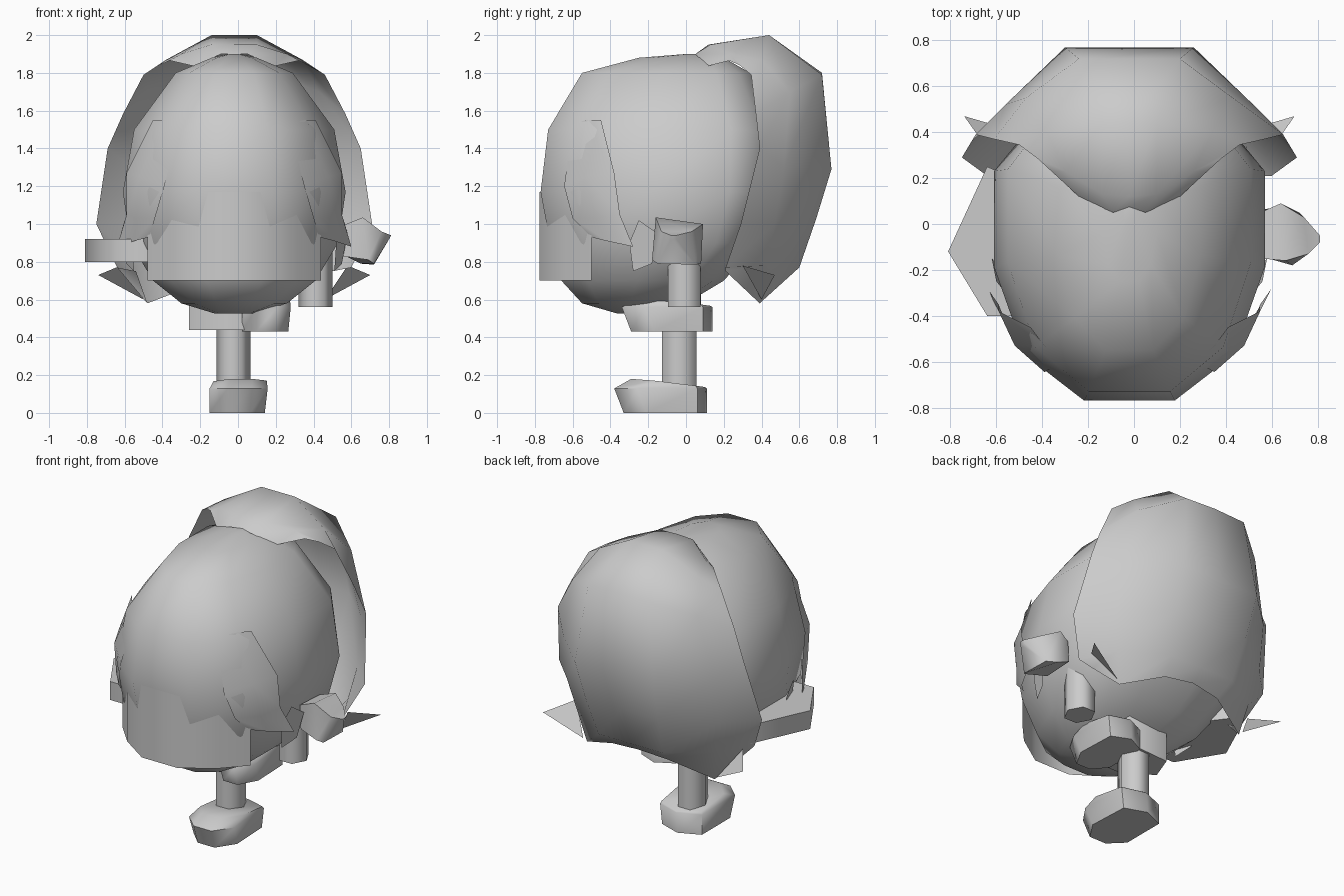
import bpy, math
from math import cos, sin, pi

if "Cube" in bpy.data.objects:
    bpy.data.objects.remove(bpy.data.objects["Cube"])

CX = -0.02  # symmetry line of the head


def make(name, verts, faces, angle=40):
    me = bpy.data.meshes.new(name)
    me.from_pydata(verts, [], faces)
    me.update()
    ob = bpy.data.objects.new(name, me)
    bpy.context.collection.objects.link(ob)
    bpy.ops.object.select_all(action='DESELECT')
    ob.select_set(True)
    bpy.context.view_layer.objects.active = ob
    bpy.ops.object.shade_smooth_by_angle(angle=math.radians(angle))
    return ob


def loft(name, rings, angle=40):
    """Closed rings joined by quads, with capped ends."""
    n = len(rings[0])
    verts = [p for r in rings for p in r]
    faces = [(i * n + j, i * n + (j + 1) % n, (i + 1) * n + (j + 1) % n, (i + 1) * n + j)
             for i in range(len(rings) - 1) for j in range(n)]
    faces += [tuple(range(n))[::-1], tuple(range(len(verts) - n, len(verts)))]
    return make(name, verts, faces, angle)


def sheet(name, rows, angle=40):
    """Open grid of points."""
    n = len(rows[0])
    faces = [(i * n + j, i * n + j + 1, (i + 1) * n + j + 1, (i + 1) * n + j)
             for i in range(len(rows) - 1) for j in range(n - 1)]
    return make(name, [p for r in rows for p in r], faces, angle)


def prism(name, outline, z0, z1):
    return loft(name, [[(x, y, z) for x, y in outline] for z in (z0, z1)], 65)


def ring(cx, cy, rx, ry, n=6):
    return [(cx + rx * cos(k * 2 * pi / n), cy + ry * sin(k * 2 * pi / n)) for k in range(n)]


def spow(v, e):
    return math.copysign(abs(v) ** e, v) / .972


# Head: stacked rounded rings (height, half width, front y, back y)
head_rings = []
for z, w, yf, yb in [(.525, .1, -.36, -.2), (.58, .28, -.55, 0), (.7, .43, -.66, .2),
                     (.9, .55, -.72, .38), (1.17, .59, -.77, .48), (1.5, .53, -.73, .48),
                     (1.8, .31, -.55, .34), (1.88, .12, -.25, .2), (1.9, .03, 0, .1)]:
    c = .3 * yf + .7 * yb
    head_rings.append([(CX + w * spow(cos(a), .83),
                        c + (c - yf if sin(a) < 0 else yb - c) * spow(sin(a), .83), z)
                       for a in (2 * pi * (k + .5) / 12 for k in range(12))])
loft("head", head_rings, 60)

# Face plate wrapped around the front
plate = [(-.46, -.5), (-.33, -.64), (-.13, -.775), (.13, -.775), (.33, -.64), (.46, -.5)]
sheet("face_plate", [[(CX + x, y, z) for x, y in plate] for z in (.7, 1.17)])

# Back hair shell, half rows from the centre out to the rim
hair = [
    [(0, .075, 1.9), (.07, .05, 1.9), (.21, .11, 1.835), (.34, .23, 1.865)],
    [(0, .12, 1.95), (.12, .13, 1.95), (.28, .23, 1.9), (.4, .285, 1.84)],
    [(0, .44, 2.0), (.12, .44, 2.0), (.36, .4, 1.87), (.48, .345, 1.79)],
    [(0, .72, 1.8), (.22, .72, 1.79), (.45, .55, 1.7), (.59, .37, 1.58)],
    [(0, .77, 1.29), (.28, .77, 1.29), (.54, .52, 1.3), (.67, .39, 1.4)],
    [(0, .69, 1.03), (.26, .69, 1.03), (.55, .47, 1.0), (.73, .29, 1.0)],
    [(0, .6, .77), (.23, .6, .77), (.5, .43, .78), (.62, .21, .77)],
    [(0, .52, .7), (.2, .5, .68), (.46, .39, .58), (.52, .21, .75)],
]
sheet("back_hair", [[(CX - x, y, z) for x, y, z in r[:0:-1]] +
                    [(CX + x, y, z) for x, y, z in r] for r in hair], 60)

for side, s in (("right", 1), ("left", -1)):
    def m(pts):
        return [(CX + s * x, y, z) for x, y, z in pts]
    # Front side locks growing out of the head
    sheet(side + "_front_lock", [
        m([(.29, -.6, 1.53), (.37, -.53, 1.55), (.43, -.45, 1.55)]),
        m([(.37, -.645, 1.2), (.5, -.53, 1.25), (.57, -.38, 1.27)]),
        m([(.42, -.6, 1.03), (.52, -.48, 1.03), (.57, -.35, 1.05)]),
        m([(.45, -.5, .93), (.53, -.42, .91), (.62, -.28, .88)])], 60)
    # Short lock under the ear
    make(side + "_short_lock", m([(.58, -.25, 1.02), (.6, -.15, .95), (.57, -.18, .79),
                                  (.53, -.28, .75), (.54, -.3, .9)]), [(0, 1, 2, 3, 4)])
    # Flared tip of the back hair
    make(side + "_hair_tip", m([(.48, .4, .6), (.6, .3, .78), (.72, .47, .73)]), [(0, 1, 2)])


def foot(name, x0, x1, z, y0, y1, h):
    """Shoe: pointed heel, toe higher than heel."""
    w = x1 - x0
    plan = [(0, y1 - .06), (0, y0 + .14), (.3, y0 + .05), (.7, y0 + .05), (.96, y0 + .17),
            (.92, y1 - .05), (.45, y1)]
    rise = [.8, .93, 1, 1, .95, .8, .76]
    loft(name, [
        [(x0 + w * .95 * u, y, z) for u, y in plan],
        [(x0 + w * u, y - (.05 if y < 0 else 0), z + h * .72) for u, y in plan],
        [(x0 + w * (.06 + .92 * u), y + (.04 if y < 0 else -.01), z + h * r)
         for (u, y), r in zip(plan, rise)]], 60)


# Standing leg and shoe, and the raised lower body above it
foot("standing_shoe", -.15, .17, 0, -.38, .11, .18)
prism("standing_leg", ring(-.025, -.035, .09, .105), .1, .62)
foot("raised_shoe", .02, .29, .43, -.34, .14, .18)
prism("lower_body", [(-.26, -.1), (-.1, -.22), (.1, -.22), (.2, -.1), (.1, .08), (-.2, .06)], .44, .64)

# Right arm: sleeve, and raised fist
prism("right_sleeve", ring(.41, -.01, .09, .1), .56, .86)
loft("right_fist", [
    [(.55, .06, .84), (.55, -.14, .83), (.55, -.15, .99), (.55, .05, .98)],
    [(.65, .08, .79), (.69, -.18, .81), (.66, -.16, 1.035), (.64, .09, 1.0)],
    [(.72, .05, .785), (.72, -.15, .79), (.76, -.13, .96), (.74, .03, .96)],
    [(.8, -.05, .92), (.8, -.08, .92), (.81, -.08, .94), (.81, -.05, .94)]], 60)

# Left arm held flat at the side
prism("left_arm", [(-.81, -.12), (-.64, -.4), (-.48, -.4), (-.48, .1), (-.57, .22), (-.64, .25)], .8, .92)
